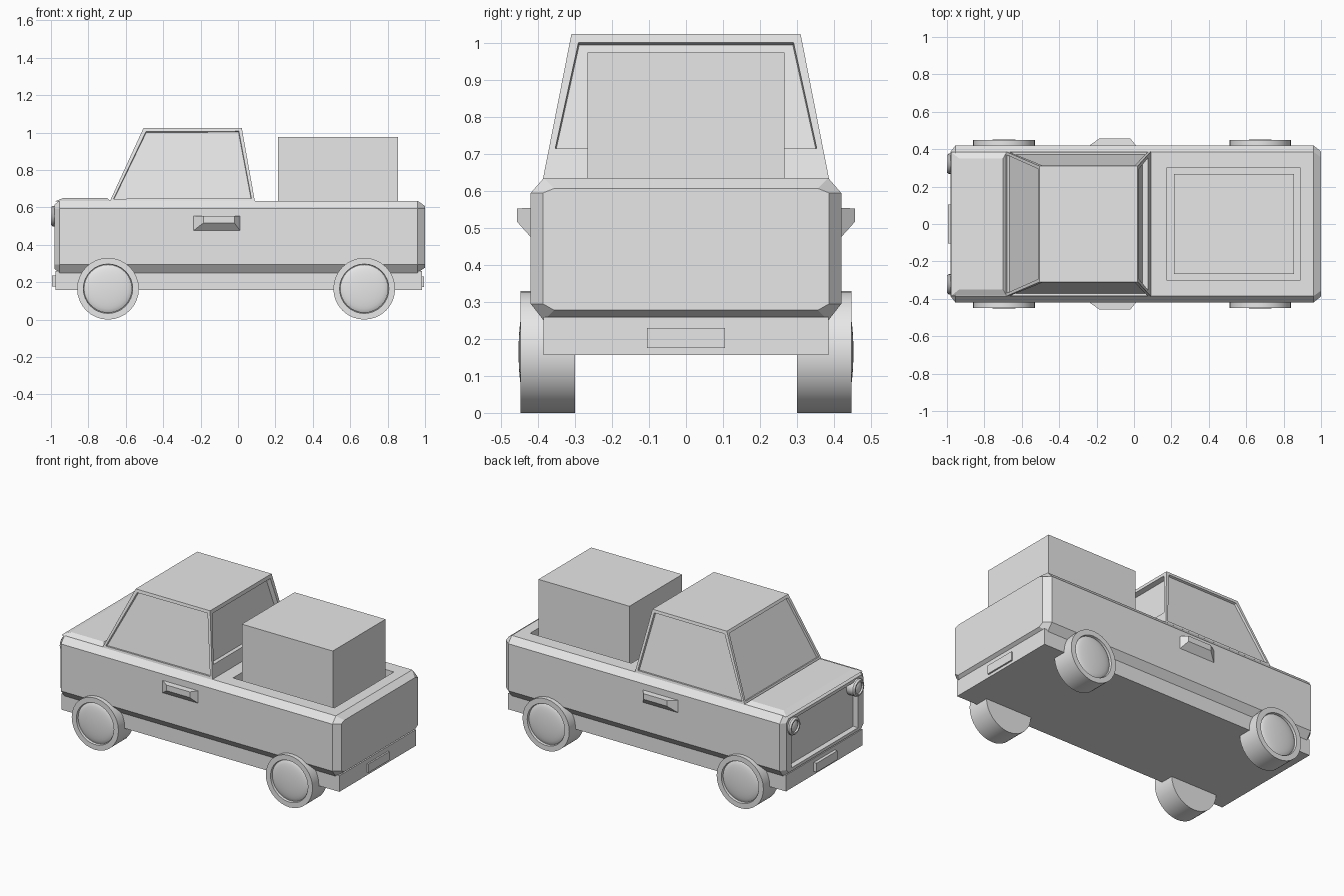
import bpy, bmesh, math
from mathutils import Vector

if "Cube" in bpy.data.objects:
    bpy.data.objects.remove(bpy.data.objects["Cube"])

grey = bpy.data.materials.new("light grey")
grey.diffuse_color = (0.8, 0.8, 0.8, 1)
grey.use_nodes = True
grey.node_tree.nodes["Principled BSDF"].inputs["Base Color"].default_value = grey.diffuse_color


def loft(name, rings, smooth=False):
    """Skin a list of point rings and cap both ends."""
    bm = bmesh.new()
    rows = [[bm.verts.new(p) for p in ring] for ring in rings]
    n = len(rows[0])
    for a, b in zip(rows, rows[1:]):
        for i in range(n):
            j = (i + 1) % n
            bm.faces.new((a[i], a[j], b[j], b[i]))
    bm.faces.new(rows[0])
    bm.faces.new(rows[-1])
    bmesh.ops.recalc_face_normals(bm, faces=bm.faces[:])
    me = bpy.data.meshes.new(name)
    bm.to_mesh(me)
    bm.free()
    me.materials.append(grey)
    ob = bpy.data.objects.new(name, me)
    bpy.context.collection.objects.link(ob)
    if smooth:
        bpy.ops.object.select_all(action='DESELECT')
        ob.select_set(True)
        bpy.context.view_layer.objects.active = ob
        bpy.ops.object.shade_smooth_by_angle(angle=math.radians(30))
    return ob


def rect_z(x0, x1, y, z):
    return [(x0, -y, z), (x1, -y, z), (x1, y, z), (x0, y, z)]


def box(name, x0, x1, y, z0, z1):
    return loft(name, [rect_z(x0, x1, y, z0), rect_z(x0, x1, y, z1)])


def lathe(name, profile, centre, axis, up, n):
    """Turn (radius, height) pairs round an axis."""
    axis, up, c = Vector(axis), Vector(up), Vector(centre)
    side = axis.cross(up)
    rings = [[c + axis * h + (up * math.cos(2 * math.pi * i / n)
              + side * math.sin(2 * math.pi * i / n)) * r for i in range(n)]
             for r, h in profile]
    return loft(name, rings, smooth=True)


def cut(target, cutter):
    m = target.modifiers.new("cut", 'BOOLEAN')
    m.object, m.operation, m.solver = cutter, 'DIFFERENCE', 'EXACT'
    cutter.hide_render = True
    bpy.context.view_layer.objects.active = target
    bpy.ops.object.modifier_apply(modifier=m.name)
    bpy.data.objects.remove(cutter)


# body: octagonal section with chamfered ends
def section(x, d):
    half = [(0.385, 0.25 + d), (0.42 - d, 0.295), (0.42 - d, 0.595), (0.385, 0.635 - d)]
    if d > 0:
        half = [(0.385 - d, 0.25 + d), (0.387, 0.295), (0.387, 0.595), (0.385 - d, 0.635 - d)]
    return [(x, y, z) for y, z in half] + [(x, -y, z) for y, z in reversed(half)]


body = loft("body", [section(-0.98, 0.02), section(-0.955, 0),
                     section(0.96, 0), section(1.0, 0.028)])
cut(body, box("bed_cutter", 0.175, 0.89, 0.30, 0.36, 0.8))
cut(body, box("grille_cutter", -1.1, -0.945, 0.335, 0.29, 0.595))

# lower sill
box("sill", -0.975, 0.985, 0.385, 0.157, 0.26)

# raised hood
loft("hood", [rect_z(-0.978, -0.68, 0.385, 0.632), rect_z(-0.935, -0.70, 0.35, 0.65)])

# cab with recessed windows
cab = loft("cab", [rect_z(-0.685, 0.09, 0.387, 0.633), rect_z(-0.505, 0.02, 0.31, 1.025)])
bm = bmesh.new()
bm.from_mesh(cab.data)
panes = [f for f in bm.faces if abs(f.normal.z) < 0.9]
for f in panes:
    rear = f.normal.x > 0.8
    bmesh.ops.inset_individual(bm, faces=[f], thickness=0.03 if rear else 0.024)
    if rear:
        # the rear window starts higher up
        for v in f.verts:
            if v.co.z < 0.8:
                t = (0.715 - v.co.z) / (1.0 - v.co.z)
                v.co += Vector((-0.07 * (0.715 - v.co.z) / 0.392,
                                -math.copysign(0.055 * t, v.co.y), 0.715 - v.co.z))
    bmesh.ops.inset_individual(bm, faces=[f], thickness=0.003,
                               depth=-0.03 if rear else -0.013)
bm.to_mesh(cab.data)
bm.free()

# cargo in the bed
box("cargo_box", 0.213, 0.855, 0.266, 0.355, 0.975)

# number plates
box("front_plate", -0.995, -0.97, 0.105, 0.178, 0.235)
box("rear_plate", 0.98, 0.995, 0.105, 0.175, 0.23)

for s, side in ((1, "left"), (-1, "right")):
    # door handles
    loft(side + "_door_handle", [
        [(-0.245, s * 0.415, 0.47), (0.015, s * 0.415, 0.47),
         (0.015, s * 0.415, 0.555), (-0.245, s * 0.415, 0.555)],
        [(-0.185, s * 0.457, 0.517), (-0.02, s * 0.457, 0.517),
         (-0.02, s * 0.457, 0.553), (-0.185, s * 0.457, 0.553)]])
    # headlights with a rim and a domed lens
    lathe(side + "_headlight",
          [(0.055, 0), (0.055, 0.045), (0.047, 0.055), (0.038, 0.055), (0.036, 0.045),
           (0.025, 0.051), (0.012, 0.054), (0.003, 0.055)],
          (-0.945, s * 0.322, 0.553), (-1, 0, 0), (0, 0, 1), 16)
    # wheels with a recessed domed hubcap
    for x, end in ((-0.695, "front"), (0.675, "rear")):
        dome = [(0.128 * math.cos(a), 0.133 + 0.02 * math.sin(a))
                for a in (math.radians(k * 11) for k in range(0, 9))]
        lathe(f"{end}_{side}_wheel",
              [(0.165, 0), (0.165, 0.148), (0.132, 0.148), (0.13, 0.133)] + dome,
              (x, s * 0.30, 0.165), (0, s, 0), (0, 0, 1), 32)
